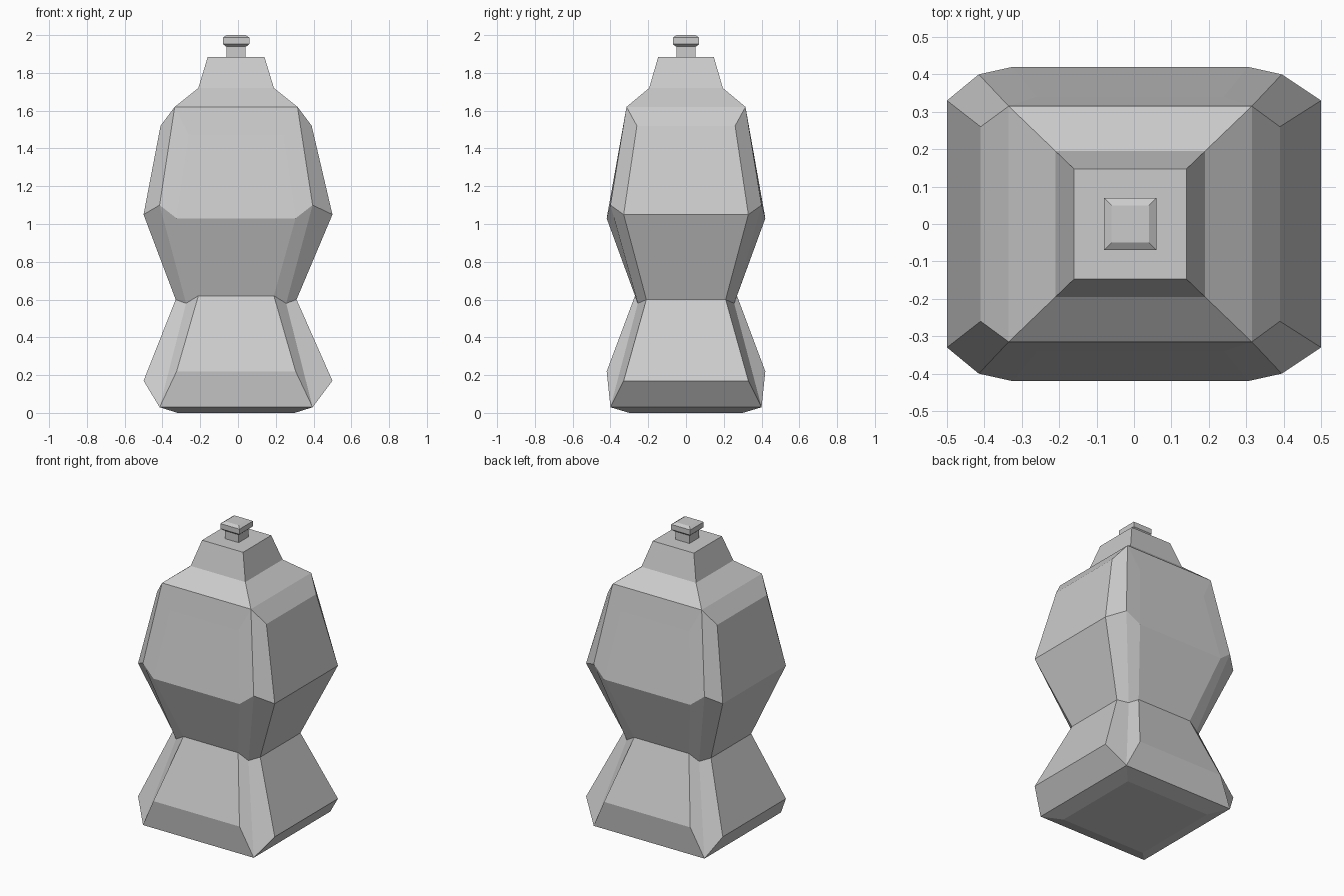
import bpy
import bmesh

cube = bpy.data.objects.get("Cube")
if cube:
    bpy.data.objects.remove(cube, do_unlink=True)

grey = bpy.data.materials.new("light_grey")
grey.use_nodes = True
COLOUR = (0.6, 0.6, 0.6, 1.0)
grey.diffuse_color = COLOUR
grey.node_tree.nodes["Principled BSDF"].inputs["Base Color"].default_value = COLOUR

SHIFT = -0.01  # centre line of everything except the widest side points


def square(x, y, z):
    """Square ring: side, corner and front points share one place."""
    return [(x, y, z)] * 3


def ring_points(side, corner, front):
    """Mirror one quadrant (side, corner, front) into a full loop."""
    quad = [(side, 0 if side[0] > 0.45 else SHIFT), (corner, SHIFT), (front, SHIFT)]
    if side == corner:
        quad[0] = quad[1]
    loop = []
    for sx, sy in ((1, 1), (-1, 1), (-1, -1), (1, -1)):
        pts = [(sx * x + dx, sy * y, z) for (x, y, z), dx in quad]
        loop += pts if sx * sy > 0 else pts[::-1]
    return loop


def build_loft(name, rings):
    """Skin a stack of rings, merging points that coincide."""
    bm = bmesh.new()
    verts = {}

    def vert(p):
        key = tuple(round(c, 4) for c in p)
        if key not in verts:
            verts[key] = bm.verts.new(p)
        return verts[key]

    def face(points):
        unique = list(dict.fromkeys(vert(p) for p in points))
        if len(unique) > 2:
            bm.faces.new(unique)

    loops = [ring_points(*r) for r in rings]
    for low, high in zip(loops, loops[1:]):
        for i in range(len(low)):
            j = (i + 1) % len(low)
            face((low[i], low[j], high[j], high[i]))
    face(loops[0][::-1])
    face(loops[-1])
    bmesh.ops.recalc_face_normals(bm, faces=bm.faces)
    mesh = bpy.data.meshes.new(name)
    bm.to_mesh(mesh)
    bm.free()
    mesh.materials.append(grey)
    obj = bpy.data.objects.new(name, mesh)
    bpy.context.collection.objects.link(obj)
    return obj


# Body: flared foot, narrow waist, faceted bulge, stepped shoulders
foot_corner = (0.405, 0.40, 0.03)
top_corner = (0.325, 0.315, 1.62)
build_loft("body", [
    square(0.31, 0.30, 0.0),
    [foot_corner] * 3,
    [(0.50, 0.33, 0.17), foot_corner, (0.315, 0.42, 0.22)],
    [(0.32, 0.21, 0.60), (0.265, 0.255, 0.58), (0.20, 0.27, 0.62)],
    [(0.50, 0.33, 1.05), (0.405, 0.40, 1.10), (0.315, 0.42, 1.03)],
    [(0.40, 0.26, 1.52), top_corner, (0.25, 0.34, 1.47)],
    [top_corner] * 3,
    square(0.20, 0.195, 1.72),
    square(0.15, 0.147, 1.885),
])

# Neck: short square post
build_loft("neck", [square(0.05, 0.05, 1.88), square(0.05, 0.05, 1.945)])

# Cap: square block with bevelled rims
build_loft("cap", [
    square(0.055, 0.055, 1.94),
    square(0.07, 0.07, 1.953),
    square(0.07, 0.07, 1.987),
    square(0.05, 0.05, 2.0),
])
